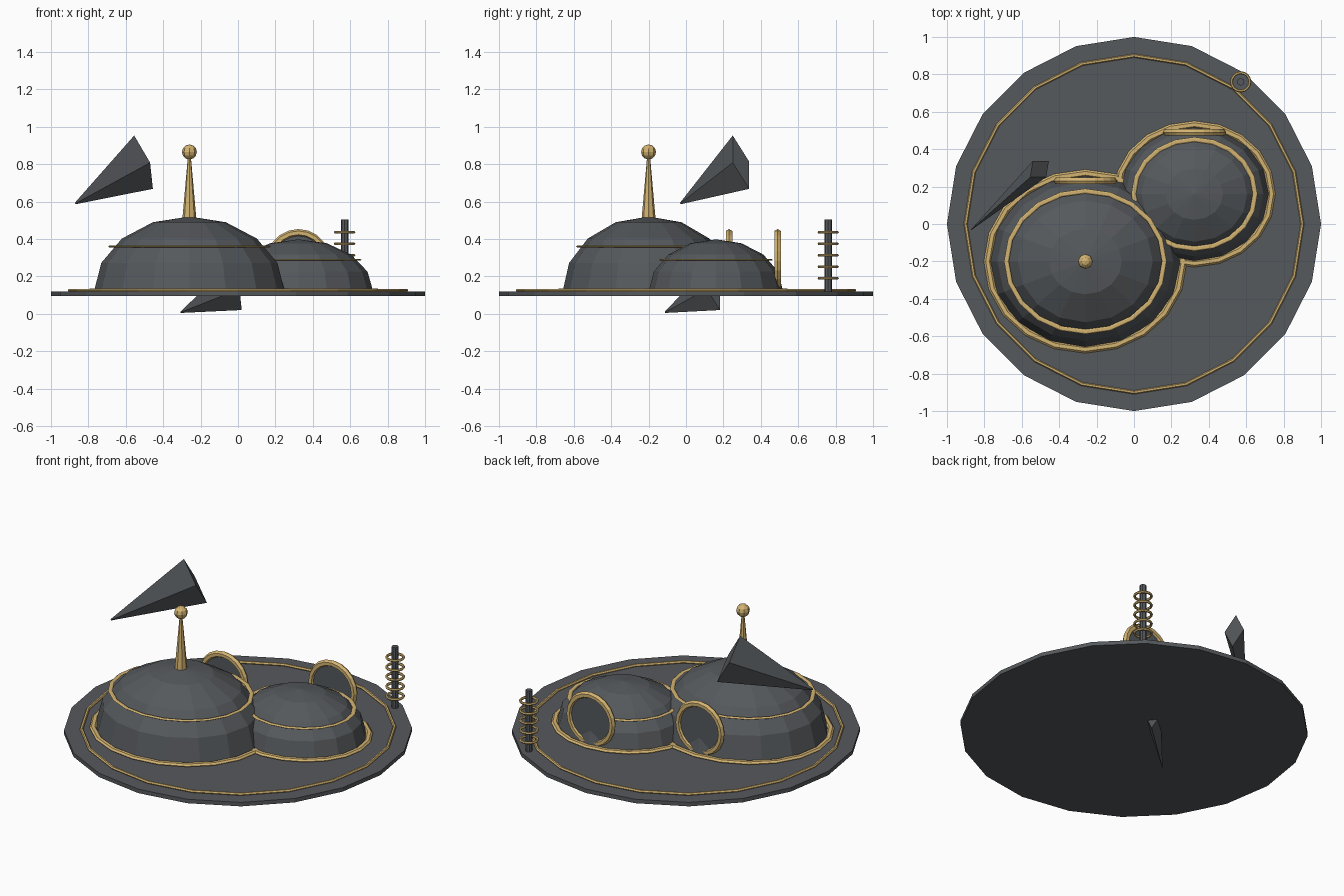
import bpy, bmesh, math
from mathutils import Vector, Matrix

if "Cube" in bpy.data.objects:
    bpy.data.objects.remove(bpy.data.objects["Cube"])


def material(name, rgb):
    m = bpy.data.materials.new(name)
    m.diffuse_color = (*rgb, 1)
    m.use_nodes = True
    m.node_tree.nodes["Principled BSDF"].inputs["Base Color"].default_value = m.diffuse_color
    return m


SLATE = material("dark slate", (0.092, 0.100, 0.108))
GOLD = material("pale gold", (0.650, 0.450, 0.165))


def finish(name, bm, mat):
    bmesh.ops.recalc_face_normals(bm, faces=bm.faces)
    me = bpy.data.meshes.new(name)
    bm.to_mesh(me)
    bm.free()
    me.materials.append(mat)
    ob = bpy.data.objects.new(name, me)
    bpy.context.collection.objects.link(ob)
    return ob


def cone(name, mat, loc, r1, r2, depth, sides, rot=None):
    """Cylinder or cone centred on loc."""
    bm = bmesh.new()
    bmesh.ops.create_cone(bm, cap_ends=True, segments=sides, radius1=r1, radius2=r2,
                          depth=depth, matrix=Matrix.Translation(loc) @ (rot or Matrix()))
    return finish(name, bm, mat)


def ring(name, mat, loc, rx, ry, tube, tube_z, sides=20, rot=None):
    """Elliptical ring with a six-sided tube section."""
    bm = bmesh.new()
    loops = []
    for i in range(sides):
        a = 2 * math.pi * i / sides
        loop = []
        for j in range(6):
            b = math.pi * j / 3
            d = tube * math.cos(b)
            loop.append(bm.verts.new(((rx + d) * math.cos(a), (ry + d) * math.sin(a),
                                      tube_z * math.sin(b))))
        loops.append(loop)
    for i in range(sides):
        p, q = loops[i], loops[(i + 1) % sides]
        for j in range(6):
            k = (j + 1) % 6
            bm.faces.new((p[j], q[j], q[k], p[k]))
    bm.transform(Matrix.Translation(loc) @ (rot or Matrix()))
    return finish(name, bm, mat)


def dome(name, mat, loc, rx, ry, h):
    """Upper half of a flat-faced ellipsoid."""
    bm = bmesh.new()
    bmesh.ops.create_uvsphere(bm, u_segments=16, v_segments=8, radius=1)
    bmesh.ops.delete(bm, geom=[v for v in bm.verts if v.co.z < -0.01], context='VERTS')
    bmesh.ops.holes_fill(bm, edges=[e for e in bm.edges if e.is_boundary], sides=0)
    bm.transform(Matrix.Translation(loc) @ Matrix.Diagonal((rx, ry, h, 1)))
    return finish(name, bm, mat)


def shard(name, mat, tip, low, scale):
    """Long four-sided spike: parallelogram base built up from its low corner."""
    bm = bmesh.new()
    low = Vector(low)
    u = Vector((-0.015, -0.088, 0.14)) * scale
    w = Vector((-0.085, 0.0, 0.145)) * scale
    base = [bm.verts.new(c) for c in (low, low + u, low + u + w, low + w)]
    centre = low + (u + w) / 2
    tip = Vector(tip)
    point = [bm.verts.new(tip + (v.co - centre) * 0.03) for v in base]
    bm.faces.new(base)
    bm.faces.new(point)
    for i in range(4):
        k = (i + 1) % 4
        bm.faces.new((base[i], base[k], point[k], point[i]))
    return finish(name, bm, mat)


UPRIGHT = Matrix.Rotation(math.pi / 2, 4, 'X')

# Round platform with inlaid trim
cone("platform", SLATE, (0, 0, 0.1065), 1, 1, 0.025, 20)
ring("platform_trim", GOLD, (0, 0, 0.125), 0.9, 0.9, 0.01, 0.01)

# Two domes, each with base trim, band and a round portal at the back
for side, x, y, rx, ry, h, band_z, bx, by, portal_y in (
        ("large", -0.26, -0.2, 0.51, 0.46, 0.402, 0.36, 0.422, 0.376, 0.23),
        ("small", 0.323, 0.16, 0.40, 0.36, 0.28, 0.288, 0.325, 0.292, 0.49)):
    dome(side + "_dome", SLATE, (x, y, 0.118), rx, ry, h)
    ring(side + "_dome_base_trim", GOLD, (x, y, 0.125), rx + 0.013, ry + 0.011, 0.02, 0.012)
    ring(side + "_dome_band", GOLD, (x, y, band_z), bx, by, 0.013, 0.005)
    ring(side + "_portal_frame", GOLD, (x, portal_y, 0.283), 0.15, 0.15, 0.02, 0.02,
         rot=UPRIGHT)
    cone(side + "_portal_disc", SLATE, (x, portal_y, 0.283), 0.15, 0.15, 0.012, 20, UPRIGHT)

# Spire with ball finial
cone("spire", GOLD, (-0.26, -0.2, 0.67), 0.038, 0.008, 0.34, 8)
bm = bmesh.new()
bmesh.ops.create_uvsphere(bm, u_segments=8, v_segments=6, radius=0.04,
                          matrix=Matrix.Translation((-0.26, -0.2, 0.865)))
finish("spire_ball", bm, GOLD)

# Ringed pylon at the edge
cone("pylon", SLATE, (0.57, 0.76, 0.31), 0.02, 0.02, 0.39, 8)
for i in range(5):
    ring(f"pylon_ring_{i + 1}", GOLD, (0.57, 0.76, 0.19 + 0.0615 * i), 0.049, 0.049,
         0.008, 0.008, sides=16)

# Floating shard and the one piercing the underside
shard("floating_shard", SLATE, (-0.87, -0.03, 0.59), (-0.455, 0.338, 0.668), 1.0)
shard("lower_shard", SLATE, (-0.307, -0.112, 0.008), (0.02, 0.182, 0.02), 0.8)
